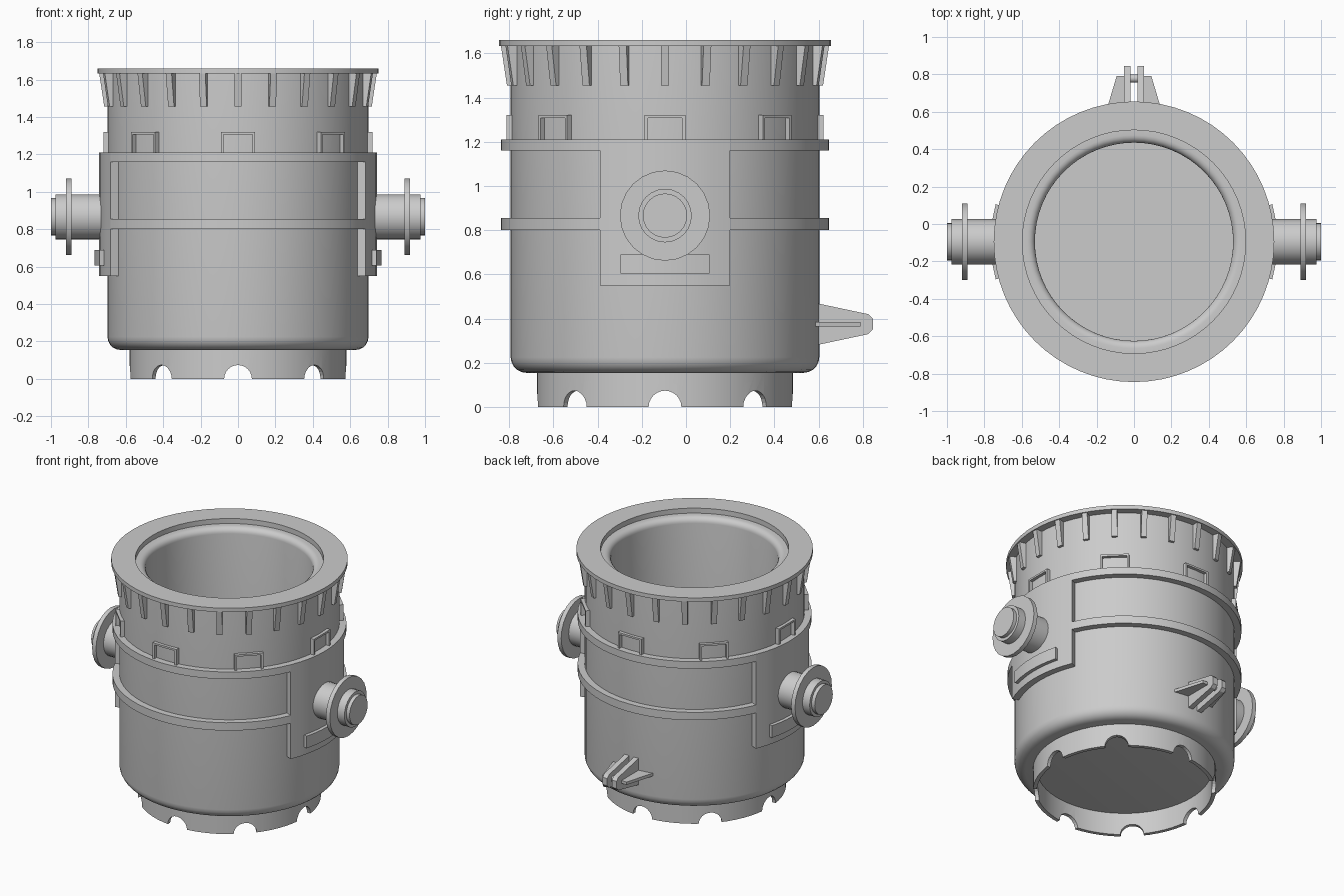
import bpy, bmesh
from math import sin, cos, pi, radians, asin
from mathutils import Matrix, Vector

if "Cube" in bpy.data.objects:
    bpy.data.objects.remove(bpy.data.objects["Cube"])

CY = -0.095          # vessel axis sits slightly forward of the origin
AXIS = Matrix.Translation((0, CY, 0))
R = 0.698            # shell radius
RB = 0.742           # band / pad radius


def finish(name, bm, matrix=AXIS, smooth=True):
    bmesh.ops.transform(bm, matrix=matrix, verts=bm.verts)
    bmesh.ops.recalc_face_normals(bm, faces=bm.faces)
    me = bpy.data.meshes.new(name)
    bm.to_mesh(me)
    bm.free()
    ob = bpy.data.objects.new(name, me)
    bpy.context.collection.objects.link(ob)
    if smooth:
        bpy.ops.object.select_all(action='DESELECT')
        ob.select_set(True)
        bpy.context.view_layer.objects.active = ob
        bpy.ops.object.shade_smooth_by_angle(angle=radians(30))
    return ob


def lathe(name, profile, n=64, closed=False, matrix=AXIS):
    """Revolve an (r, z) profile around z."""
    bm = bmesh.new()
    vs = [bm.verts.new((r, 0, z)) for r, z in profile]
    pairs = list(zip(vs, vs[1:])) + ([(vs[-1], vs[0])] if closed else [])
    geom = vs + [bm.edges.new(p) for p in pairs]
    bmesh.ops.spin(bm, geom=geom, cent=(0, 0, 0), axis=(0, 0, 1),
                   angle=2 * pi, steps=n)
    bmesh.ops.remove_doubles(bm, verts=bm.verts, dist=1e-5)
    return finish(name, bm, matrix)


def arc_block(name, r0, r1, z0, z1, a0, a1, n):
    """Curved block hugging the shell between two angles (degrees from +x)."""
    bm = bmesh.new()
    rings = []
    for i in range(n + 1):
        a = radians(a0 + (a1 - a0) * i / n)
        rings.append([bm.verts.new((r * cos(a), r * sin(a), z))
                      for r, z in ((r0, z0), (r1, z0), (r1, z1), (r0, z1))])
    for p, q in zip(rings, rings[1:]):
        for k in range(4):
            bm.faces.new((p[k], p[(k + 1) % 4], q[(k + 1) % 4], q[k]))
    bm.faces.new(rings[0])
    bm.faces.new(rings[-1])
    return finish(name, bm)


def plate(name, pts, thickness, matrix):
    """Extruded outline, centred on its own plane (local z)."""
    bm = bmesh.new()
    f = bm.faces.new([bm.verts.new((x, y, -thickness / 2)) for x, y in pts])
    ext = bmesh.ops.extrude_face_region(bm, geom=[f])
    bmesh.ops.translate(bm, vec=(0, 0, thickness),
                        verts=[v for v in ext['geom'] if isinstance(v, bmesh.types.BMVert)])
    return finish(name, bm, matrix, smooth=False)


def fillet(cx, cz, r, a0, a1, n=5):
    return [(cx + r * cos(radians(a0 + (a1 - a0) * i / n)),
             cz + r * sin(radians(a0 + (a1 - a0) * i / n))) for i in range(n + 1)]


# Vessel: outer shell, top flange, stepped rounded lip and cavity
shell = [(0, 0.155)] + fillet(0.628, 0.225, 0.07, -90, 0)
shell += [(R, 1.632), (0.75, 1.632), (0.75, 1.66), (0.597, 1.66), (0.597, 1.625)]
shell += fillet(0.57, 1.585, 0.04, 90, 180) + [(0.53, 0.26), (0, 0.26)]
lathe("vessel_shell", shell)

# Base skirt with eight arched notches
skirt = lathe("base_skirt", [(0.555, 0), (0.58, 0), (0.58, 0.16), (0.555, 0.16)], closed=True)
bm = bmesh.new()
for i in range(4):
    m = Matrix.Rotation(i * pi / 4, 4, 'Z') @ Matrix.Rotation(pi / 2, 4, 'Y')
    bmesh.ops.create_cone(bm, cap_ends=True, segments=24, radius1=0.074,
                          radius2=0.074, depth=0.3,
                          matrix=Matrix.Rotation(i * pi / 4, 4, 'Z') @ Matrix.Translation((0.57, 0, 0)) @ Matrix.Rotation(pi / 2, 4, 'Y'))
    bmesh.ops.create_cone(bm, cap_ends=True, segments=24, radius1=0.074,
                          radius2=0.074, depth=0.3,
                          matrix=Matrix.Rotation(i * pi / 4 + pi, 4, 'Z') @ Matrix.Translation((0.57, 0, 0)) @ Matrix.Rotation(pi / 2, 4, 'Y'))
cutter = finish("notch_cutter", bm, smooth=False)
mod = skirt.modifiers.new("notches", 'BOOLEAN')
mod.operation, mod.object, mod.solver = 'DIFFERENCE', cutter, 'EXACT'
bpy.ops.object.select_all(action='DESELECT')
bpy.context.view_layer.objects.active = skirt
skirt.select_set(True)
bpy.ops.object.modifier_move_to_index(modifier=mod.name, index=0)
bpy.ops.object.modifier_apply(modifier=mod.name)
bpy.data.objects.remove(cutter)

# Side pads joined by two bands on the front and back
half = math_half = asin(0.295 / RB) * 180 / pi
for side, a in (("right", 0), ("left", 180)):
    arc_block(f"pad_{side}", R - 0.01, RB, 0.55, 1.21, a - half, a + half, 8)
    arc_block(f"pad_strip_{side}", RB - 0.01, 0.766, 0.605, 0.69, a - 15.2, a + 15.2, 6)
for side, a in (("back", 90), ("front", 270)):
    w = 90 - half
    arc_block(f"band_upper_{side}", R - 0.01, RB, 1.16, 1.21, a - w, a + w, 24)
    arc_block(f"band_lower_{side}", R - 0.01, RB, 0.80, 0.855, a - w, a + w, 24)

# Tapered ribs under the flange
for i in range(24):
    m = AXIS @ Matrix.Rotation(i * pi / 12, 4, 'Z') @ Matrix.Rotation(pi / 2, 4, 'X')
    plate(f"rib_{i}", [(0.685, 1.455), (0.715, 1.455), (0.742, 1.634), (0.685, 1.634)], 0.036, m)

# Eight small arch-shaped brackets above the upper band
for i in range(8):
    m = AXIS @ Matrix.Rotation(i * pi / 4, 4, 'Z') @ Matrix.Translation((0.703, 0, 0)) \
        @ Matrix(((0, 0, 1, 0), (1, 0, 0, 0), (0, 1, 0, 0), (0, 0, 0, 1)))
    plate(f"bracket_{i}", [(-0.092, 1.2), (-0.092, 1.32), (0.092, 1.32), (0.092, 1.2),
                           (0.078, 1.2), (0.078, 1.307), (-0.078, 1.307), (-0.078, 1.2)],
          0.03, m)

# Trunnions with collar discs
for side, s in (("right", 1), ("left", -1)):
    m = Matrix.Translation((0, CY, 0.866)) @ Matrix.Rotation(s * pi / 2, 4, 'Y')
    lathe(f"trunnion_{side}",
          [(0, 0.69), (0.121, 0.69), (0.121, 0.89), (0.204, 0.89), (0.204, 0.92),
           (0.121, 0.92), (0.121, 0.975), (0.1, 0.975), (0.1, 1.0), (0, 1.0)],
          n=24, matrix=m)

# Rear tilting lug: two cheeks, side gussets and a pin
to_yz = Matrix(((0, 0, 1, 0), (1, 0, 0, 0), (0, 1, 0, 0), (0, 0, 0, 1)))
for side, s in (("right", 1), ("left", -1)):
    plate(f"lug_cheek_{side}",
          [(0.58, 0.278), (0.825, 0.33), (0.845, 0.35), (0.845, 0.40), (0.825, 0.42), (0.58, 0.472)],
          0.036, Matrix.Translation((s * 0.036, 0, 0)) @ to_yz)
    plate(f"lug_gusset_{side}",
          [(s * 0.05, 0.575), (s * 0.157, 0.575), (s * 0.093, 0.79), (s * 0.05, 0.79)],
          0.02, Matrix.Translation((0, 0, 0.375)))
bm = bmesh.new()
bmesh.ops.create_cone(bm, cap_ends=True, segments=16, radius1=0.022, radius2=0.022, depth=0.06)
finish("lug_pin", bm, Matrix.Translation((0, 0.778, 0.375)) @ Matrix.Rotation(pi / 2, 4, 'Y'))
